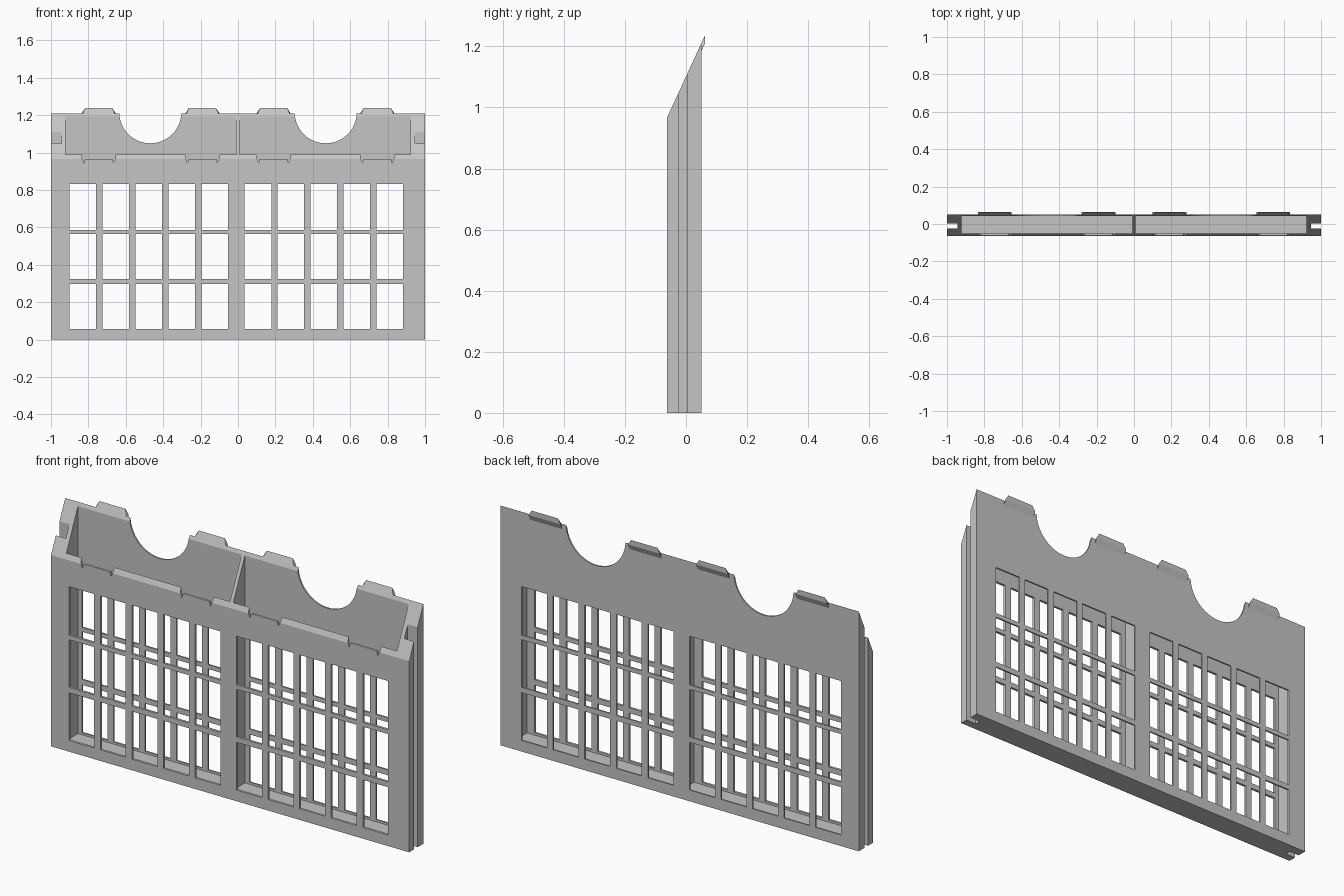
import bpy, bmesh, math
from mathutils import Vector

if "Cube" in bpy.data.objects:
    bpy.data.objects.remove(bpy.data.objects["Cube"])

GREY = bpy.data.materials.new("plain_grey")
GREY.diffuse_color = (0.56, 0.56, 0.56, 1)
GREY.use_nodes = True
GREY.node_tree.nodes["Principled BSDF"].inputs["Base Color"].default_value = GREY.diffuse_color

# Rim slope: front edge to back edge
Y0, Y1, Z0, Z1 = -0.063, 0.05, 0.965, 1.21
SLOPE = (Z1 - Z0) / (Y1 - Y0)


def rim(y):
    return Z0 + (y - Y0) * SLOPE


def prism(bm, pts, vec):
    """Closed outline extruded along vec; returns its vertices."""
    vs = [bm.verts.new(p) for p in pts]
    face = bm.faces.new(vs)
    ext = bmesh.ops.extrude_face_region(bm, geom=[face])
    top = [g for g in ext["geom"] if isinstance(g, bmesh.types.BMVert)]
    bmesh.ops.translate(bm, verts=top, vec=Vector(vec))
    return vs + top


def box(bm, x0, x1, y0, y1, z0, z1):
    prism(bm, [(x0, y0, z0), (x1, y0, z0), (x1, y1, z0), (x0, y1, z0)], (0, 0, z1 - z0))


def finish(bm, name):
    bmesh.ops.recalc_face_normals(bm, faces=bm.faces)
    me = bpy.data.meshes.new(name)
    bm.to_mesh(me)
    bm.free()
    ob = bpy.data.objects.new(name, me)
    bpy.context.collection.objects.link(ob)
    me.materials.append(GREY)
    return ob


# Solid body with sloped top
bm = bmesh.new()
prism(bm, [(-1, Y0, 0), (-1, Y1, 0), (-1, Y1, Z1), (-1, Y0, Z0)], (2, 0, 0))
body = finish(bm, "bin_body")


def cut(bm, name):
    cutter = finish(bm, name)
    cutter.hide_render = True
    mod = body.modifiers.new(name, "BOOLEAN")
    mod.operation, mod.solver, mod.object = "DIFFERENCE", "EXACT", cutter
    bpy.context.view_layer.objects.active = body
    bpy.ops.object.modifier_apply(modifier=mod.name)
    bpy.data.objects.remove(cutter)


# Two compartments either side of the divider
bm = bmesh.new()
box(bm, -0.923, -0.009, -0.051, 0.042, 0.045, 1.5)
box(bm, 0.009, 0.923, -0.051, 0.042, 0.045, 1.5)
cut(bm, "compartments")

# Lattice windows through both walls
bm = bmesh.new()
for start in (-0.901, 0.036):
    for i in range(5):
        x = start + i * 0.1762
        for za, zb in ((0.056, 0.297), (0.324, 0.565), (0.587, 0.833)):
            box(bm, x, x + 0.142, -0.2, 0.2, za, zb)
cut(bm, "windows")

# Vertical joining grooves in both ends
bm = bmesh.new()
for x0, x1 in ((-1.1, -0.945), (0.945, 1.1)):
    box(bm, x0, x1, -0.024, 0.004, -0.1, 1.5)
cut(bm, "end_grooves")

# Round finger scoops in the back wall
bm = bmesh.new()
for cx in (-0.469, 0.469):
    ring = [(cx + 0.166 * math.cos(a), 0.02, 1.216 + 0.166 * math.sin(a))
            for a in (2 * math.pi * i / 64 for i in range(64))]
    prism(bm, ring, (0, 0.1, 0))
cut(bm, "finger_scoops")

# Notches in the front rim
TABS = (-0.745, -0.19, 0.19, 0.745)
half = [(0.09, 1.06), (0.09, 0.972), (0.08, 0.945), (0.073, 0.967)]
outline = half + [(-x, z) for x, z in reversed(half)]
bm = bmesh.new()
for cx in TABS:
    prism(bm, [(cx + x, -0.1, z) for x, z in outline], (0, 0.06, 0))
cut(bm, "rim_notches")

# Tapered hooks along the back rim
bm = bmesh.new()
section = [(0.044, rim(0.044)), (0.063, rim(0.063)), (0.063, 1.212), (0.05, 1.183), (0.044, 1.183)]
for cx in TABS:
    for v in prism(bm, [(-1, y, z) for y, z in section], (2, 0, 0)):
        v.co.x = cx + v.co.x * (0.073 if v.co.z > 1.22 else 0.09)
finish(bm, "rim_tabs")
